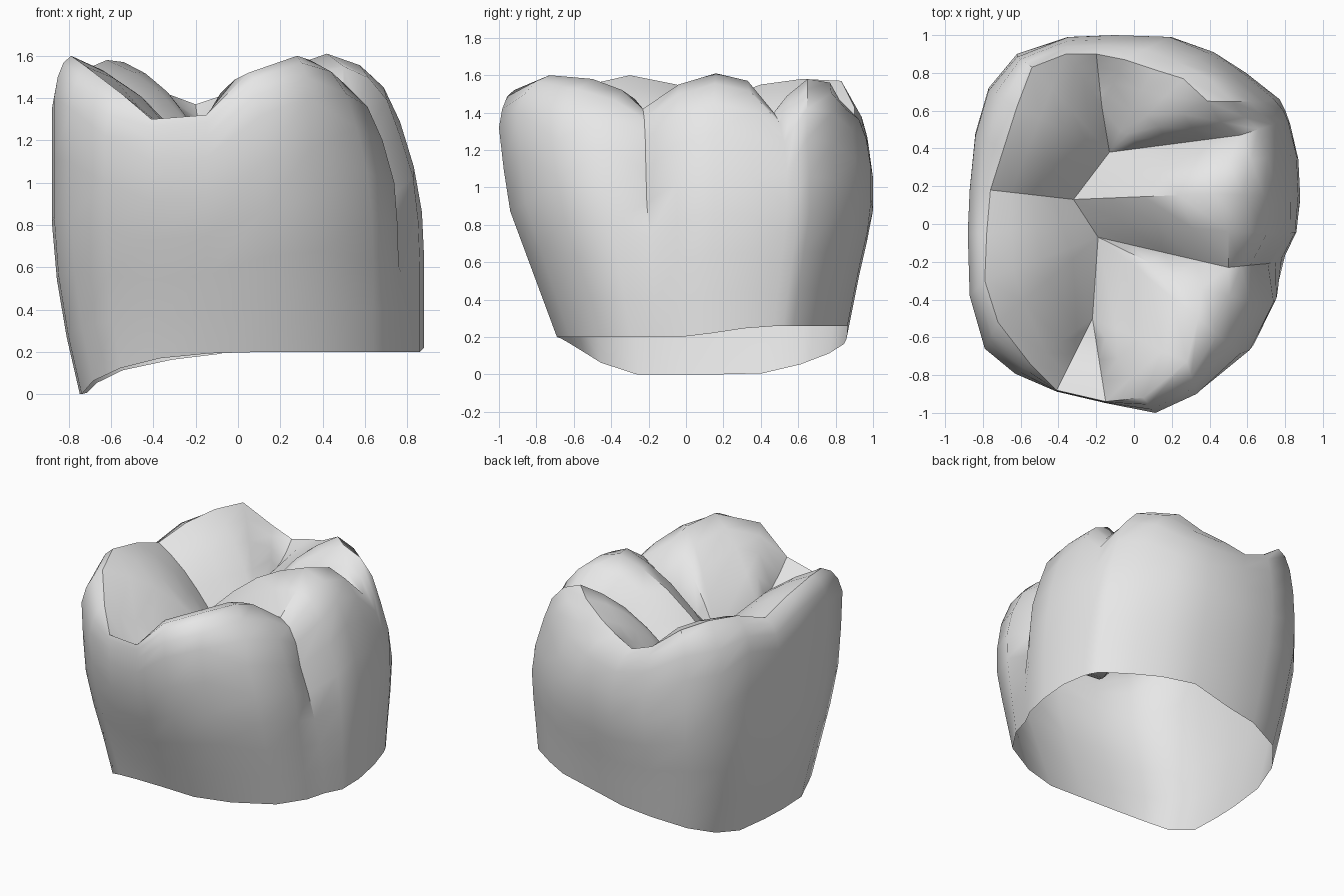
import bpy, bmesh, math
from mathutils import Vector

cube = bpy.data.objects.get("Cube")
if cube:
    bpy.data.objects.remove(cube, do_unlink=True)

# widest outline of the crown, counter-clockwise from the groove in the side wall
OUTLINE = [(.8, -.22), (.86, -.05), (.88, .15), (.87, .36), (.83, .54), (.81, .6), (.78, .66),
           (.6, .8), (.43, .91), (.2, .99), (-.1, 1), (-.35, .99), (-.62, .9), (-.77, .72),
           (-.84, .48), (-.87, .18), (-.88, -.05), (-.87, -.38), (-.79, -.66), (-.63, -.8),
           (-.41, -.91), (-.15, -.97), (.13, -1), (.38, -.9), (.64, -.69), (.76, -.43)]

# crest running over the cusps and notches, one point per outline point
CREST = [(.5, -.23, 1.42), (.5, -.04, 1.55), (.42, .16, 1.61), (.5, .33, 1.57), (.56, .47, 1.4),
         (.46, .54, 1.49), (.39, .65, 1.58), (.26, .77, 1.56), (.1, .82, 1.47), (-.05, .87, 1.42),
         (-.2, .9, 1.37), (-.36, .9, 1.43), (-.54, .83, 1.57), (-.62, .62, 1.58),
         (-.69, .4, 1.55), (-.76, .18, 1.47), (-.78, -.05, 1.55), (-.79, -.3, 1.6),
         (-.72, -.52, 1.55), (-.55, -.74, 1.42), (-.41, -.88, 1.3), (-.15, -.94, 1.32),
         (.05, -.92, 1.52), (.28, -.73, 1.6), (.34, -.5, 1.58), (.36, -.34, 1.52)]

# central groove: each crest point slopes down to one of these
GROOVE = {"a": Vector((-.22, -.5, 1.16)), "b": Vector((-.19, -.07, 1.1)),
          "c": Vector((-.32, .13, 1.12)), "d": Vector((-.13, .38, 1.13)),
          "e": Vector((-.17, .62, 1.24))}
GROOVE["f"] = GROOVE["b"].lerp(GROOVE["c"], .5)
GROOVE["g"] = GROOVE["c"].lerp(GROOVE["d"], .5)
ENDS = "bfcgddddd" "eeeddgcfbb" "aaaaabb"

# how far each side leans in, as (height, scale)
LEFT = [(.7, 1), (.98, .98), (1.28, .87)]
RIGHT = [(0, .85), (.4, .955), (.75, 1)]
FRONT = [(.2, .69), (.55, .82), (.9, .95), (1.3, 1)]
BACK = [(.15, .85), (.55, .93), (.85, 1), (1.1, 1), (1.35, .97)]


def clamp(value, low=0, high=1):
    return min(max(value, low), high)


def lean(profile, z):
    if z <= profile[0][0]:
        return profile[0][1]
    for (z0, s0), (z1, s1) in zip(profile, profile[1:]):
        if z <= z1:
            return s0 + (s1 - s0) * (z - z0) / (z1 - z0)
    return profile[-1][1]


def wall_point(x, y, z, dent):
    return Vector((x * lean(LEFT if x > 0 else RIGHT, z) - dent * clamp((z - .45) / .6),
                   y * lean(BACK if y > 0 else FRONT, z), z))


def hem_height(x, y):
    drop = clamp((.05 - x) / .8) ** 1.3
    corner = .3 * max(-y - .45, 0) + .2 * max(y - .45, 0)
    return .2 + drop * (corner - .2) + (.13 * clamp(y, 0, .45) if x > 0 else 0)


def column(outline, crest, end, dent):
    """Points from the open bottom edge, over the crest, to the central groove."""
    x, y = outline
    top, pit = Vector(crest), GROOVE[end]
    rise = .32 if x > .5 or y > .5 else .2
    low, high = hem_height(x, y), top.z - rise
    points = [wall_point(x, y, low + (high - low) * k / 5, dent) for k in range(6)]
    # rounded shoulder
    for t, fall in ((.22, .5), (.55, .17)):
        p = points[5].lerp(top, t)
        p.z = top.z - rise * fall
        points.append(p)
    points.append(top)
    # chewing surface: cusps bulge, notches sink
    bulge = clamp((top.z - 1.42) * .8, -.05, .08)
    for k in range(1, 4):
        p = top.lerp(pit, k / 4)
        p.z += math.sin(math.pi * k / 4) * bulge
        points.append(p)
    points.append(pit)
    return points


bm = bmesh.new()
columns = []
for i, row in enumerate(zip(OUTLINE, CREST, ENDS)):
    # the first column is the groove pressed into the side wall
    dent = .1 if i == 0 else 0
    columns.append([bm.verts.new(p) for p in column(*row, dent)])
for i, here in enumerate(columns):
    there = columns[(i + 1) % len(columns)]
    for j in range(len(here) - 1):
        bm.faces.new((here[j], there[j], there[j + 1], here[j + 1]))
bmesh.ops.remove_doubles(bm, verts=bm.verts[:], dist=.0005)

mesh = bpy.data.meshes.new("tooth_crown")
bm.to_mesh(mesh)
bm.free()
crown = bpy.data.objects.new("tooth_crown", mesh)
bpy.context.collection.objects.link(crown)

# enamel
enamel = bpy.data.materials.new("light_grey_enamel")
enamel.use_nodes = True
colour = (.8, .8, .8, 1)
enamel.diffuse_color = colour
enamel.node_tree.nodes["Principled BSDF"].inputs["Base Color"].default_value = colour
mesh.materials.append(enamel)

bpy.ops.object.select_all(action="DESELECT")
crown.select_set(True)
bpy.context.view_layer.objects.active = crown
bpy.ops.object.shade_smooth_by_angle(angle=math.radians(45))
